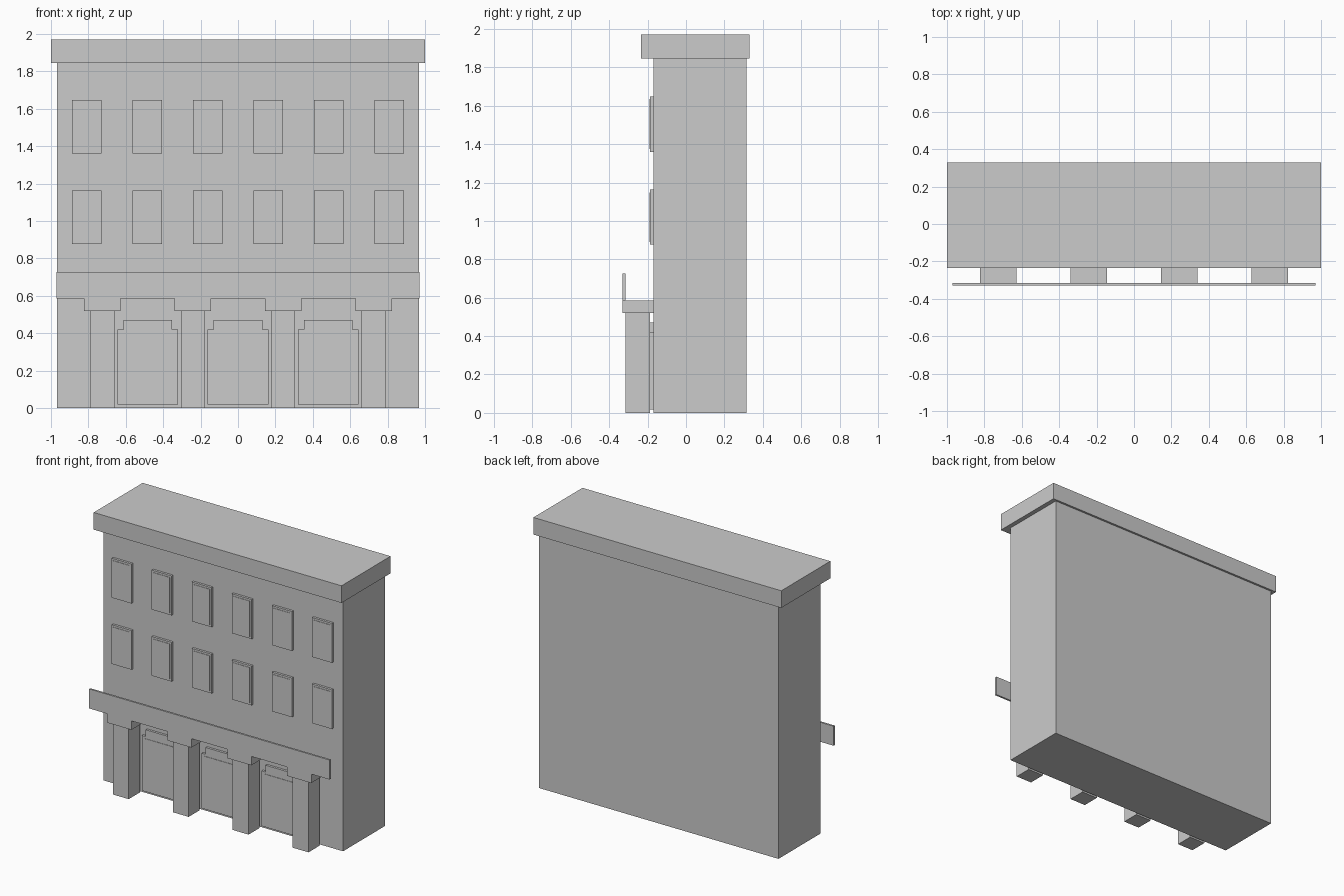
import bpy

cube = bpy.data.objects.get("Cube")
if cube:
    bpy.data.objects.remove(cube, do_unlink=True)

stone = bpy.data.materials.new("light_grey")
stone.use_nodes = True
GREY = (0.6, 0.6, 0.6, 1)
stone.diffuse_color = GREY
stone.node_tree.nodes["Principled BSDF"].inputs["Base Color"].default_value = GREY


def extrude_outline(name, outline, y0, y1):
    """Solid from an outline in x and z, running from y0 (front) to y1."""
    n = len(outline)
    verts = [(x, y, z) for y in (y0, y1) for x, z in outline]
    faces = [tuple(range(n)), tuple(reversed(range(n, 2 * n)))]
    faces += [(i, i + n, (i + 1) % n + n, (i + 1) % n) for i in range(n)]
    mesh = bpy.data.meshes.new(name)
    mesh.from_pydata(verts, [], faces)
    mesh.materials.append(stone)
    obj = bpy.data.objects.new(name, mesh)
    bpy.context.collection.objects.link(obj)
    return obj


def box(name, x0, x1, y0, y1, z0, z1):
    return extrude_outline(name, [(x0, z0), (x1, z0), (x1, z1), (x0, z1)], y0, y1)


WALL = -0.17      # front wall plane
TRIM = -0.187     # front of window and door frames
PANEL = -0.19     # front of the raised panels

# Main block and roof cornice
box("building_body", -0.967, 0.967, WALL, 0.315, 0, 1.845)
box("roof_cornice", -1, 1, -0.235, 0.33, 1.845, 1.97)

# Two rows of six windows, each a frame with a slightly raised pane
for z0, z1 in ((0.877, 1.163), (1.36, 1.648)):
    for i in range(6):
        x = (i - 2.5) * 0.3235
        box("window_frame", x - 0.08, x + 0.08, TRIM, WALL, z0, z1)
        box("window_pane", x - 0.066, x + 0.066, PANEL, TRIM, z0 + 0.014, z1 - 0.014)

# Pillars stand clear of the wall
pillar_xs = [(i - 1.5) * 0.4835 for i in range(4)]
for x in pillar_xs:
    box("pillar", x - 0.064, x + 0.064, -0.315, TRIM, 0, 0.52)

# Sign board with the pillar capitals, sharing one front plane
outline = [(0.97, 0.585), (0.97, 0.727), (-0.97, 0.727), (-0.97, 0.585)]
for x in pillar_xs:
    outline += [(x - 0.097, 0.585), (x - 0.097, 0.52), (x + 0.097, 0.52), (x + 0.097, 0.585)]
extrude_outline("sign_board", outline, -0.33, -0.316)
for x in pillar_xs:
    box("pillar_capital", x - 0.097, x + 0.097, -0.316, WALL, 0.52, 0.585)

# Three doors with stepped tops and a raised panel
half = [(0.162, 0.018), (0.162, 0.42), (0.13, 0.42), (0.13, 0.47)]
for x in (-0.4835, 0, 0.4835):
    shape = [(x + a, z) for a, z in half] + [(x - a, z) for a, z in reversed(half)]
    extrude_outline("door", shape, TRIM, WALL)
    box("door_panel", x - 0.14, x + 0.14, PANEL, TRIM, 0.032, 0.405)
